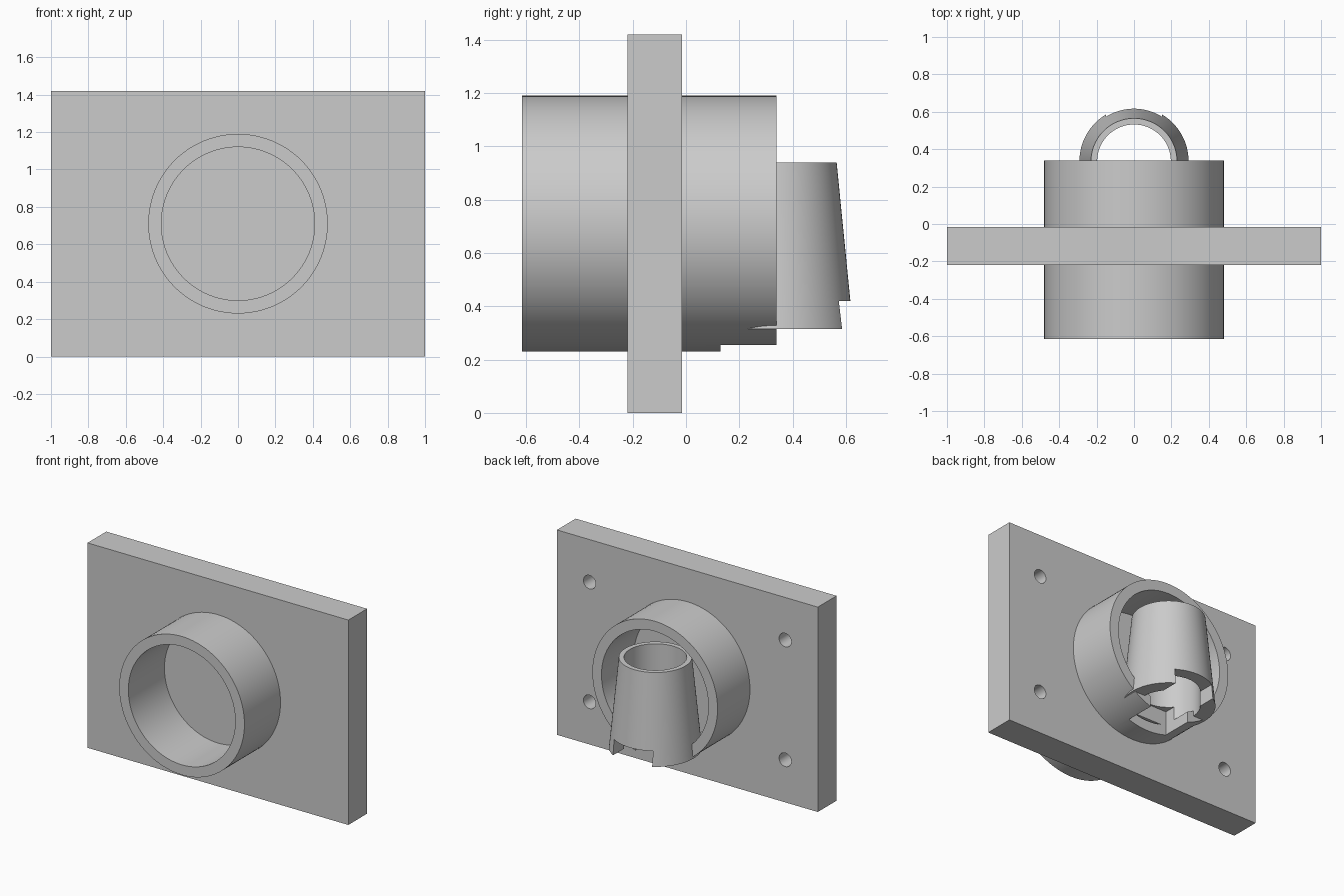
import bpy
import bmesh
import math
from mathutils import Matrix, Vector

if "Cube" in bpy.data.objects:
    bpy.data.objects.remove(bpy.data.objects["Cube"], do_unlink=True)

SEGMENTS = 96
MID_Z = 0.71

grey = bpy.data.materials.new("plain_grey")
grey.use_nodes = True
grey.diffuse_color = (0.6, 0.6, 0.6, 1)
shader = next(n for n in grey.node_tree.nodes if n.type == "BSDF_PRINCIPLED")
shader.inputs["Base Color"].default_value = grey.diffuse_color


def finish(name, bm):
    bmesh.ops.recalc_face_normals(bm, faces=bm.faces)
    mesh = bpy.data.meshes.new(name)
    bm.to_mesh(mesh)
    bm.free()
    mesh.materials.append(grey)
    obj = bpy.data.objects.new(name, mesh)
    bpy.context.collection.objects.link(obj)
    return obj


def box(name, low, high):
    low, high = Vector(low), Vector(high)
    bm = bmesh.new()
    place = Matrix.Translation((low + high) / 2) @ Matrix.Diagonal((high - low).to_4d())
    bmesh.ops.create_cube(bm, size=1, matrix=place)
    return finish(name, bm)


def lathe(name, profile, matrix):
    """Revolve a closed (radius, height) profile around z, then place it."""
    bm = bmesh.new()
    rings = []
    for radius, height in profile:
        ring = []
        for i in range(SEGMENTS):
            a = math.tau * i / SEGMENTS
            ring.append(bm.verts.new((radius * math.cos(a), radius * math.sin(a), height)))
        rings.append(ring)
    for k, ring in enumerate(rings):
        after = rings[(k + 1) % len(rings)]
        for i in range(SEGMENTS):
            j = (i + 1) % SEGMENTS
            bm.faces.new((ring[i], ring[j], after[j], after[i]))
    bm.transform(matrix)
    return finish(name, bm)


def along_y(x, z):
    return Matrix.Translation((x, 0, z)) @ Matrix.Rotation(-math.pi / 2, 4, "X")


def tube(name, start, end, outer=0.48, inner=0.41):
    profile = [(outer, start), (outer, end), (inner, end), (inner, start)]
    return lathe(name, profile, along_y(0, MID_Z))


def cut(obj, cutter):
    cutter.hide_render = True
    mod = obj.modifiers.new("cut", "BOOLEAN")
    mod.operation = "DIFFERENCE"
    mod.solver = "EXACT"
    mod.object = cutter
    bpy.context.view_layer.objects.active = obj
    bpy.ops.object.modifier_apply(modifier=mod.name)


# Mounting plate with four blind holes in the back
plate = box("mounting_plate", (-1, -0.22, 0), (1, -0.015, 1.42))
for x in (-0.75, 0.75):
    for dz in (-0.415, 0.415):
        bm = bmesh.new()
        bmesh.ops.create_cone(bm, cap_ends=True, segments=32, radius1=0.047,
                              radius2=0.047, depth=0.24)
        bm.transform(Matrix.Translation((0, -0.015, 0)) @ along_y(x, MID_Z + dz))
        drill = finish("hole_cutter", bm)
        cut(plate, drill)
        bpy.data.objects.remove(drill, do_unlink=True)

# Collars on both sides of the plate
front_collar = tube("front_collar", -0.615, -0.21)
back_collar = tube("back_collar", -0.025, 0.34)

# Upright tapered nozzle with a straight bore
nozzle = lathe("tapered_nozzle",
               [(0.292, 0.315), (0.23, 0.94), (0.197, 0.94), (0.197, 0.315)],
               Matrix.Translation((0, 0.335, 0)))

# Slot through the bottom of the back collar and the nozzle
slot = box("slot_cutter", (-0.15, 0.13, 0.1), (0.15, 0.8, 0.42))
for part in (back_collar, nozzle):
    cut(part, slot)
bpy.data.objects.remove(slot, do_unlink=True)

# Smooth round walls, keep crisp edges
bpy.ops.object.select_all(action="DESELECT")
for part in (plate, front_collar, back_collar, nozzle):
    part.select_set(True)
    bpy.context.view_layer.objects.active = part
bpy.ops.object.shade_smooth_by_angle(angle=math.radians(30))
